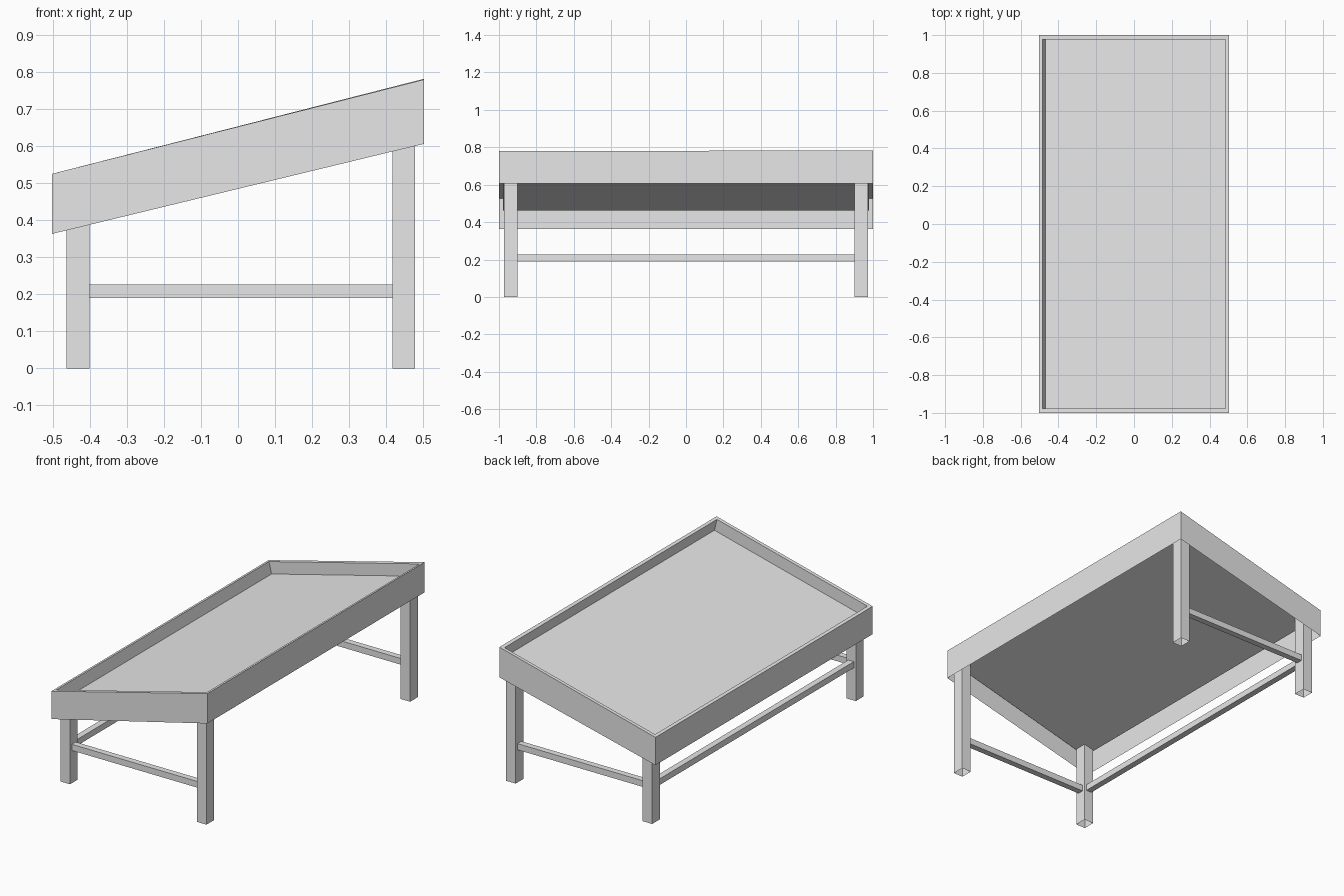
import bpy
import bmesh

cube = bpy.data.objects.get("Cube")
if cube:
    bpy.data.objects.remove(cube, do_unlink=True)

grey = bpy.data.materials.new("light_grey")
grey.use_nodes = True
grey.diffuse_color = (0.8, 0.8, 0.8, 1)
grey.node_tree.nodes["Principled BSDF"].inputs["Base Color"].default_value = (0.8, 0.8, 0.8, 1)

SIDES = ((-1, -1), (1, -1), (1, 1), (-1, 1))
SLOPE = 0.2535


def rim_z(x):
    return 0.653 + SLOPE * x


def floor_z(x):
    return 0.581 + SLOPE * x


def rectangle(x0, x1, y0, y1, height):
    """Ring of four corners; height is a function of x."""
    corners = ((x0, y0), (x1, y0), (x1, y1), (x0, y1))
    return [(x, y, height(x)) for x, y in corners]


def loft(name, rings, cap_start=False, cap_end=False):
    """Join rings of four corners into a skin, with optional end faces."""
    bm = bmesh.new()
    loops = [[bm.verts.new(p) for p in ring] for ring in rings]
    for a, b in zip(loops, loops[1:]):
        for i in range(4):
            j = (i + 1) % 4
            bm.faces.new((a[i], a[j], b[j], b[i]))
    if cap_start:
        bm.faces.new(loops[0][::-1])
    if cap_end:
        bm.faces.new(loops[-1])
    mesh = bpy.data.meshes.new(name)
    bm.to_mesh(mesh)
    bm.free()
    mesh.materials.append(grey)
    obj = bpy.data.objects.new(name, mesh)
    bpy.context.collection.objects.link(obj)
    return obj


def bar(name, x0, x1, y0, y1, z0, z1):
    return loft(name, [rectangle(x0, x1, y0, y1, lambda x: z0),
                       rectangle(x0, x1, y0, y1, lambda x: z1)], True, True)


# Sloping tray: outer walls open below, rim, inner walls square to the floor
outer_x, inner_x, lean = 0.503, 0.485, 0.0165
outer_top = rectangle(-outer_x, outer_x, -1, 1, rim_z)
# the rim rises very slightly toward the back at its high side
outer_top[2] = (outer_x, 1, rim_z(outer_x) + 0.002)
loft("tray", [
    rectangle(-outer_x, outer_x, -1, 1, lambda x: 0.485 + 0.242 * x),
    outer_top,
    rectangle(-inner_x, inner_x, -0.978, 0.978, rim_z),
    rectangle(-inner_x + lean, inner_x + lean, -0.978, 0.978, floor_z),
], cap_end=True)

# Hollow legs, cut at the slope of the tray floor
for sx, sy in SIDES:
    x0, x1 = (-0.463, -0.402) if sx < 0 else (0.417, 0.478)
    y0, y1 = sorted((sy * 0.902, sy * 0.973))
    name = ("front" if sy < 0 else "back") + ("_low_leg" if sx < 0 else "_high_leg")
    loft(name, [rectangle(x0, x1, y0, y1, lambda x: 0),
                rectangle(x0, x1, y0, y1, floor_z)])

# Stretchers between the legs
for name, y in (("front_stretcher", -0.9375), ("back_stretcher", 0.9375)):
    bar(name, -0.402, 0.417, y - 0.018, y + 0.018, 0.19, 0.226)
bar("long_stretcher", -0.45, -0.414, -0.902, 0.902, 0.19, 0.226)
